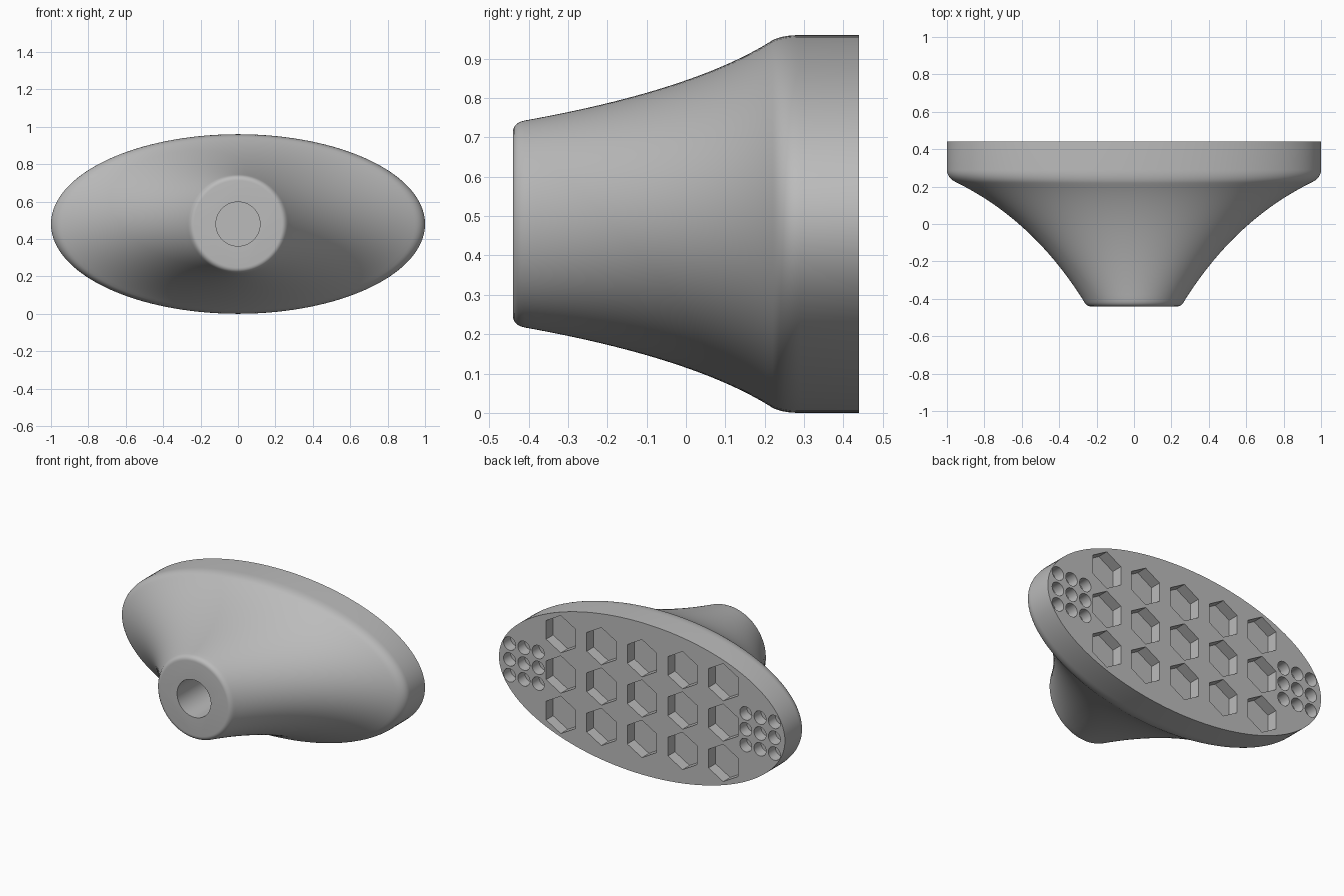
import bpy, bmesh, math
from mathutils import Matrix, Vector

cube = bpy.data.objects.get("Cube")
if cube:
    bpy.data.objects.remove(cube)

MID_Z = 0.48
FRONT, BACK = -0.44, 0.44
SIDES = 128

grey = bpy.data.materials.new("plain grey")
grey.use_nodes = True
colour = (0.5, 0.5, 0.5, 1)
grey.diffuse_color = colour
grey.node_tree.nodes["Principled BSDF"].inputs["Base Color"].default_value = colour


def bezier(a, b, c, steps):
    """Quadratic curve through section values (y, half width, half height)."""
    a, b, c = Vector(a), Vector(b), Vector(c)
    return [a * (1 - t) ** 2 + b * 2 * t * (1 - t) + c * t * t
            for t in (i / steps for i in range(steps + 1))]


def add_object(name, bm):
    mesh = bpy.data.meshes.new(name)
    bm.to_mesh(mesh)
    bm.free()
    mesh.materials.append(grey)
    obj = bpy.data.objects.new(name, mesh)
    bpy.context.collection.objects.link(obj)
    return obj


def add_prism(bm, x, z, radius, sides, face_y, depth):
    """Cutter along y, centred on the given face so it sinks in by depth."""
    turn = Matrix.Rotation(math.pi / 2, 4, "X")
    place = Matrix.Translation((x, face_y, MID_Z + z))
    bmesh.ops.create_cone(bm, cap_ends=True, segments=sides, radius1=radius,
                          radius2=radius, depth=depth * 2, matrix=place @ turn)


# Flared body: round hub lofted to an oval rim
sections = bezier((FRONT, 0.235, 0.232), (FRONT, 0.255, 0.257), (-0.41, 0.27, 0.263), 6)
sections += bezier((-0.41, 0.27, 0.263), (0.02, 0.54, 0.34), (0.22, 0.945, 0.467), 28)[1:]
sections += bezier((0.22, 0.945, 0.467), (0.245, 1.0, 0.48), (0.29, 1.0, 0.48), 8)[1:]
sections.append(Vector((BACK, 1.0, 0.48)))

bm = bmesh.new()
rings = []
for y, half_w, half_h in sections:
    angles = [2 * math.pi * i / SIDES for i in range(SIDES)]
    rings.append([bm.verts.new((half_w * math.cos(a), y, MID_Z + half_h * math.sin(a)))
                  for a in angles])
for lower, upper in zip(rings, rings[1:]):
    for i in range(SIDES):
        j = (i + 1) % SIDES
        bm.faces.new((lower[i], lower[j], upper[j], upper[i]))
bm.faces.new(rings[0])
bm.faces.new(rings[-1])
bmesh.ops.recalc_face_normals(bm, faces=bm.faces[:])
body = add_object("flared_body", bm)

# Cutters: hub bore, hexagonal pockets and round pockets in the back
bm = bmesh.new()
add_prism(bm, 0, 0, 0.118, 64, FRONT, 0.4)
for row in (-1, 0, 1):
    for col in range(-2, 3):
        add_prism(bm, col * 0.284, row * 0.255, 0.118, 6, BACK, 0.07)
    for side in (-1, 1):
        for col in (-1, 0, 1):
            add_prism(bm, side * 0.826 + col * 0.1, row * 0.1, 0.042, 32, BACK, 0.07)
cutter = add_object("pocket_cutter", bm)
cutter.hide_render = True

# Cut the pockets, then smooth the curved skin
cut = body.modifiers.new("pockets", "BOOLEAN")
cut.operation = "DIFFERENCE"
cut.solver = "EXACT"
cut.object = cutter
for other in bpy.context.selected_objects:
    other.select_set(False)
body.select_set(True)
bpy.context.view_layer.objects.active = body
bpy.ops.object.modifier_apply(modifier=cut.name)
bpy.data.objects.remove(cutter)
bpy.ops.object.shade_smooth_by_angle(angle=math.radians(30))
